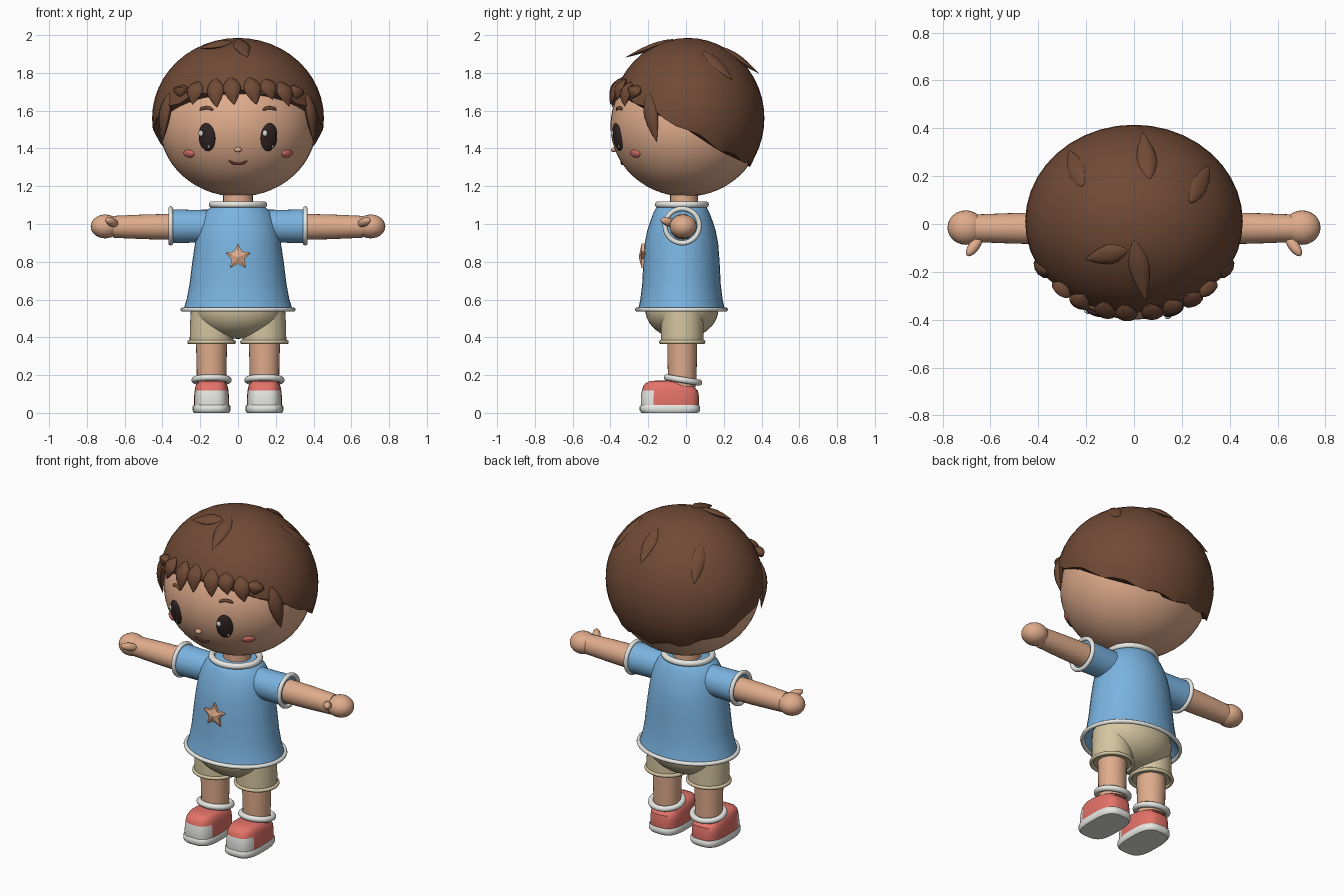
import bpy, bmesh, math
from mathutils import Vector, Matrix

if "Cube" in bpy.data.objects:
    bpy.data.objects.remove(bpy.data.objects["Cube"])

V = Vector
TAU = 2 * math.pi


def material(name, rgb):
    m = bpy.data.materials.new(name)
    m.diffuse_color = (*rgb, 1)
    m.use_nodes = True
    m.node_tree.nodes["Principled BSDF"].inputs["Base Color"].default_value = m.diffuse_color
    return m


SKIN = material("skin", (.745, .413, .262))
BLUE = material("shirt blue", (.195, .456, .753))
HAIR = material("hair brown", (.162, .068, .036))
WHITE = material("trim white", (.83, .83, .80))
RED = material("shoe red", (.775, .171, .141))
KHAKI = material("shorts khaki", (.658, .558, .352))
DARK = material("eye dark", (.032, .017, .017))
MOUTH = material("mouth brown", (.127, .035, .025))
PINK = material("cheek pink", (.68, .16, .15))


def finish(name, bm, *mats):
    bmesh.ops.recalc_face_normals(bm, faces=bm.faces)
    me = bpy.data.meshes.new(name)
    bm.to_mesh(me)
    bm.free()
    for m in mats:
        me.materials.append(m)
    ob = bpy.data.objects.new(name, me)
    bpy.context.collection.objects.link(ob)
    return ob


def ellipsoid(name, c, r, mat, rot=None, seg=24, rings=14):
    bm = bmesh.new()
    m = Matrix.Translation(c) @ (rot or Matrix()) @ Matrix.Diagonal((*r, 1))
    bmesh.ops.create_uvsphere(bm, u_segments=seg, v_segments=rings, radius=1, matrix=m)
    return finish(name, bm, mat)


def loft_bm(rings, closed=False, caps=True):
    bm = bmesh.new()
    rv = [[bm.verts.new(p) for p in ring] for ring in rings]
    n = len(rv[0])
    for i in range(len(rv) if closed else len(rv) - 1):
        a, b = rv[i], rv[(i + 1) % len(rv)]
        for j in range(n):
            k = (j + 1) % n
            bm.faces.new((a[j], a[k], b[k], b[j]))
    if caps and not closed:
        bm.faces.new(rv[0])
        bm.faces.new(rv[-1])
    return bm


def tube(name, path, r, mat, ref, closed=False, sides=10):
    """Round tube along a path; ref is any vector not parallel to it."""
    path, rings, n = [V(p) for p in path], [], len(path)
    for i, p in enumerate(path):
        if closed:
            t = path[(i + 1) % n] - path[i - 1]
        else:
            t = path[min(i + 1, n - 1)] - path[max(i - 1, 0)]
        u = t.cross(V(ref)).normalized()
        w = t.cross(u).normalized()
        k = 1 if closed or 0 < i < n - 1 else .4
        rings.append([p + r * k * (u * math.cos(a) + w * math.sin(a))
                      for a in (TAU * j / sides for j in range(sides))])
    return finish(name, loft_bm(rings, closed), mat)


def hoop(name, c, rx, ry, r, mat, rot=None, seg=40):
    rot = rot or Matrix()
    pts = [V(c) + rot @ V((rx * math.cos(TAU * i / seg), ry * math.sin(TAU * i / seg), 0))
           for i in range(seg)]
    return tube(name, pts, r, mat, rot @ V((0, 0, 1)), True)


def lathe(name, c, rows, mat, rot=None, seg=36, caps=True):
    """rows of (height, rx, ry) around the local z axis"""
    rot = rot or Matrix()
    rings = [[V(c) + rot @ V((rx * math.cos(TAU * i / seg), ry * math.sin(TAU * i / seg), h))
              for i in range(seg)] for h, rx, ry in rows]
    return finish(name, loft_bm(rings, caps=caps), mat)


# Head and hair ellipsoids, with points on their surfaces
HC, HR = V((0, 0, 1.52)), V((.415, .4, .375))
CC, CR = V((0, .01, 1.56)), V((.455, .405, .425))


def on(c, r, axis, sign, a, b):
    i, j = [k for k in range(3) if k != axis]
    p = V((0, 0, 0))
    p[i], p[j] = a, b
    q = 1 - ((a - c[i]) / r[i]) ** 2 - ((b - c[j]) / r[j]) ** 2
    p[axis] = c[axis] + sign * r[axis] * math.sqrt(max(q, 0))
    return p


def normal(p, c, r):
    return V([(p[k] - c[k]) / r[k] ** 2 for k in range(3)]).normalized()


def face_spot(name, x, z, size, mat, lift=0):
    p = on(HC, HR, 1, -1, x, z)
    n = normal(p, HC, HR)
    rot = n.to_track_quat('Y', 'Z').to_matrix().to_4x4()
    return ellipsoid(name, p + n * lift, size, mat, rot)


ellipsoid("head", HC, HR, SKIN, seg=48, rings=28)

# Hair cap: ellipsoid cut along a slope, with a wavy rim
bm = bmesh.new()
bmesh.ops.create_uvsphere(bm, u_segments=40, v_segments=24, radius=1,
                          matrix=Matrix.Translation(CC) @ Matrix.Diagonal((*CR, 1)))
cut = bmesh.ops.bisect_plane(bm, geom=bm.verts[:] + bm.edges[:] + bm.faces[:], dist=.004,
                             plane_co=(0, 0, 1.5), plane_no=(0, .55, 1), clear_inner=True)
rim = [e for e in cut["geom_cut"] if isinstance(e, bmesh.types.BMEdge)]
for v in {v for e in rim for v in e.verts}:
    v.co.z += .012 * math.sin(11 * math.atan2(v.co.y, v.co.x))
bmesh.ops.holes_fill(bm, edges=rim, sides=0)
finish("hair_cap", bm, HAIR)


def tuft(name, base, tip, width, thick, bulge=0):
    """Flat pointed leaf of hair, lying on the hair cap."""
    d = tip - base
    n = normal((base + tip) / 2, CC, CR)
    side = d.cross(n).normalized()
    up = side.cross(d).normalized()
    rings = []
    for t, k in ((0, .15), (.12, .6), (.3, .95), (.45, 1), (.65, .78), (.85, .38), (1, .02)):
        p = base + d * t + n * bulge * math.sin(math.pi * t)
        rings.append([p + k * (side * width / 2 * math.cos(a) + up * thick / 2 * math.sin(a))
                      for a in (TAU * j / 10 for j in range(10))])
    return finish(name, loft_bm(rings), HAIR)


# Fringe: (base x, tip x, tip z)
for i, (bx, tx, tz) in enumerate(((-.29, -.30, 1.67), (-.21, -.235, 1.63), (-.12, -.11, 1.615),
                                  (-.04, -.02, 1.63), (.06, .095, 1.63), (.14, .18, 1.655),
                                  (.22, .265, 1.62), (.30, .30, 1.66))):
    b = on(CC, CR, 1, -1, bx, 1.775 - .5 * bx * bx)
    t = on(CC, CR, 1, -1, tx, tz)
    t += normal(t, CC, CR) * .012
    tuft(f"fringe_{i}", b, t, .095, .05, .012)

# Side locks
for s in (-1, 1):
    t = on(CC, CR, 0, s, -.155, 1.435)
    tuft("side_lock", on(CC, CR, 0, s, -.2, 1.69), t + V((s * .005, 0, 0)), .085, .05, .012)

# Tufts on the crown: base xy, tip xy, tip lift
for i, (bx, by, tx, ty, lift) in enumerate(((-.03, -.11, -.195, -.14, .022), (0, -.07, .045, -.285, .05),
                                            (.065, .19, .035, .355, .035), (-.215, .16, -.265, .3, .012),
                                            (.235, .09, .31, .24, .012))):
    b, t = on(CC, CR, 2, 1, bx, by), on(CC, CR, 2, 1, tx, ty)
    tuft(f"crown_tuft_{i}", b, t + normal(t, CC, CR) * lift, .085, .035, .002)

# Face
for s in (-1, 1):
    face_spot("eye", s * .164, 1.46, (.047, .018, .075), DARK)
    face_spot("cheek", s * .26, 1.372, (.037, .012, .022), PINK)
    tube("eyebrow", [on(HC, HR, 1, -1, s * .167 + x, 1.615 - 8 * x * x)
                     for x in (-.036, -.024, -.012, 0, .012, .024, .036)], .009, HAIR, (0, 1, 0))
    face_spot("eye_glint", s * .164 - .026, 1.482, (.013, .007, .016), WHITE, .016)
    face_spot("eye_glint_small", s * .164 + .014, 1.415, (.006, .005, .007), WHITE, .014)
face_spot("nose", 0, 1.395, (.02, .016, .013), SKIN, .004)
tube("mouth", [on(HC, HR, 1, -1, x * .012, 1.318 + .001 * x * x) for x in range(-4, 5)],
     .007, MOUTH, (0, 1, 0))

# Neck and shirt
lathe("neck", (0, -.01, 1.05), ((0, .08, .075), (.16, .078, .073)), SKIN, seg=24)
lathe("shirt", (0, -.024, 0), ((.64, .2, .16), (.56, .268, .212), (.545, .29, .23), (.6, .272, .218),
                              (.68, .257, .208), (.8, .242, .202), (.9, .227, .194), (.97, .215, .18),
                              (1.02, .2, .163), (1.06, .178, .148), (1.085, .15, .135), (1.1, .12, .12)), BLUE)
hoop("collar", (0, -.022, 1.103), .137, .125, .018, WHITE)
hoop("shirt_hem", (0, -.024, .547), .293, .234, .012, WHITE)

# Star badge with a raised middle
bm = bmesh.new()
pts = [(math.sin(TAU * i / 10), math.cos(TAU * i / 10), (.072, .036)[i % 2]) for i in range(10)]
back, rim = [[bm.verts.new((x * r, y, .825 + z * r)) for x, z, r in pts] for y in (-.21, -.235)]
top = bm.verts.new((0, -.25, .825))
for i in range(10):
    j = (i + 1) % 10
    bm.faces.new((back[i], back[j], rim[j], rim[i]))
    bm.faces.new((rim[i], rim[j], top))
bm.faces.new(back)
finish("star_badge", bm, SKIN)


def shoe_ring(x, z, s, hx, hy, top=False):
    """Rounded oblong outline; the top ring slopes down to the heel."""
    out = []
    for i in range(44):
        a = TAU * i / 44
        c, d = math.cos(a), math.sin(a)
        px = math.copysign(abs(c) ** .65, c) * hx * s
        py = -.085 + math.copysign(abs(d) ** .65, d) * hy * s
        out.append(V((x + px, py, z - (max(0, py + .1) * .12 if top else 0))))
    return out


for s in (-1, 1):
    # Arm, sleeve, hand and thumb
    side = Matrix.Rotation(s * math.pi / 2, 4, 'Y')
    lathe("sleeve", (0, -.02, .988), ((.12, .088, .085), (.25, .087, .087), (.355, .09, .09)), BLUE, side)
    hoop("sleeve_cuff", (s * .356, -.02, .99), .091, .091, .013, WHITE, side)
    lathe("arm", (0, -.018, .985), ((.3, .07, .068), (.5, .065, .064), (.66, .058, .058)), SKIN, side, 28)
    ellipsoid("hand", (s * .703, -.015, .987), (.077, .072, .063), SKIN)
    aim = V((s * .55, -.75, .25)).to_track_quat('Z', 'Y').to_matrix().to_4x4()
    ellipsoid("thumb", (s * .668, -.092, 1.01), (.023, .023, .052), SKIN, aim, 16, 10)

    # Leg and shorts leg
    x = s * .14
    lathe("leg", (x, -.02, 0), ((.14, .077, .074), (.28, .08, .078), (.42, .084, .08)), SKIN, seg=28)
    lathe("shorts_leg", (x, -.02, 0), ((.375, .116, .113), (.47, .114, .113), (.57, .108, .112)), KHAKI)
    hoop("shorts_cuff", (x, -.02, .375), .118, .112, .011, KHAKI)

    # Shoe with a white toe cap, sole and ankle band
    rows = ((.035, 1), (.06, 1.01), (.09, 1), (.118, .97), (.14, .93), (.157, .85), (.168, .7), (.172, .4))
    bm = loft_bm([shoe_ring(x, z, k, .092, .153, z > .12) for z, k in rows])
    for f in bm.faces:
        c = f.calc_center_median()
        f.material_index = int(c.y < -.175 and c.z < .122)
    finish("shoe", bm, RED, WHITE)
    rows = ((0, .93), (.006, .97), (.014, 1), (.034, 1), (.042, .96))
    finish("shoe_sole", loft_bm([shoe_ring(x, z, k, .1, .16) for z, k in rows]), WHITE)
    hoop("ankle_band", (x, -.016, .174), .09, .086, .017, WHITE, Matrix.Rotation(-.16, 4, 'X'))

ellipsoid("shorts_hips", (0, -.022, .55), (.24, .194, .158), KHAKI, seg=36, rings=20)

# Smooth shading with sharp creases kept
bpy.ops.object.select_all(action='SELECT')
bpy.context.view_layer.objects.active = bpy.context.scene.objects[0]
bpy.ops.object.shade_smooth_by_angle(angle=math.radians(40))
